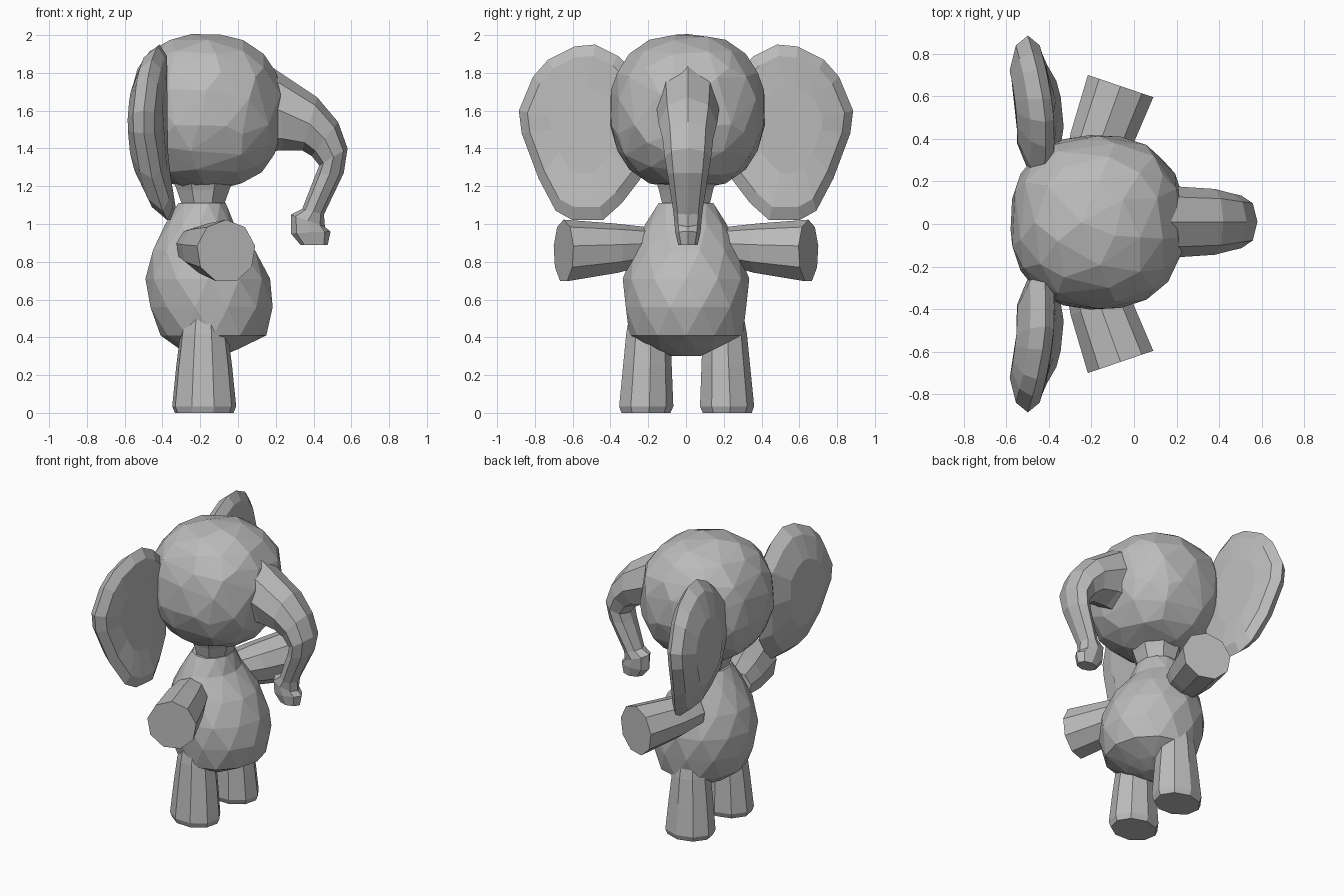
import bpy, bmesh
from math import sin, cos, pi
from mathutils import Vector

if "Cube" in bpy.data.objects:
    bpy.data.objects.remove(bpy.data.objects["Cube"])

grey = bpy.data.materials.new("elephant grey")
grey.use_nodes = True
grey.diffuse_color = (0.5, 0.5, 0.5, 1)
grey.node_tree.nodes["Principled BSDF"].inputs["Base Color"].default_value = (0.5, 0.5, 0.5, 1)


def finish(name, bm):
    bmesh.ops.recalc_face_normals(bm, faces=bm.faces)
    mesh = bpy.data.meshes.new(name)
    bm.to_mesh(mesh)
    bm.free()
    mesh.materials.append(grey)
    obj = bpy.data.objects.new(name, mesh)
    bpy.context.collection.objects.link(obj)
    return obj


def ring(center, u, v, sides, turn=0.0):
    """Ellipse of points with half-axes u and v."""
    angles = [2 * pi * (i + turn) / sides for i in range(sides)]
    return [Vector(center) + Vector(u) * cos(a) + Vector(v) * sin(a) for a in angles]


def loft(name, rings, triangles=False):
    """Skin a list of equal rings and cap both ends."""
    bm = bmesh.new()
    loops = [[bm.verts.new(p) for p in r] for r in rings]
    n = len(loops[0])
    for a, b in zip(loops, loops[1:]):
        for i in range(n):
            j = (i + 1) % n
            if triangles:
                bm.faces.new((a[i], a[j], b[i]))
                bm.faces.new((a[j], b[j], b[i]))
            else:
                bm.faces.new((a[i], a[j], b[j], b[i]))
    bm.faces.new(loops[0])
    bm.faces.new(loops[-1])
    return finish(name, bm)


# Head: coarse faceted ball, slightly boxy
bm = bmesh.new()
bmesh.ops.create_icosphere(bm, subdivisions=3, radius=1)
power = 2.35
for v in bm.verts:
    fullness = sum(abs(c) ** power for c in v.co) ** (-1 / power)
    v.co = Vector((-0.17, 0.008, 1.595)) + v.co * fullness * 0.41
head = finish("head", bm)
dec = head.modifiers.new("coarse facets", "DECIMATE")
dec.ratio = 0.55

# Body: pear shape; each row is height, back x, front x, half width
rows = [(0.30, -0.23, -0.09, 0.07), (0.335, -0.31, 0.0, 0.19), (0.41, -0.41, 0.15, 0.3),
        (0.56, -0.475, 0.195, 0.33), (0.71, -0.49, 0.17, 0.335), (0.86, -0.46, 0.1, 0.285),
        (1.0, -0.385, -0.02, 0.215), (1.11, -0.32, -0.06, 0.15)]
loft("body", [ring(((b + f) / 2, 0, z), ((f - b) / 2, 0, 0), (0, w, 0), 12, k / 2)
              for k, (z, b, f, w) in enumerate(rows)], True)

# Neck
rows = [(1.0, 0.13, 0.15), (1.1, 0.12, 0.135), (1.18, 0.15, 0.155), (1.3, 0.2, 0.2)]
loft("neck", [ring((-0.185, 0, z), (x, 0, 0), (0, y, 0), 8, 0.5) for z, x, y in rows])

# Trunk: each row is outer x, outer z, inner x, inner z, half width
rows = [(0.06, 1.91, 0.1, 1.38, 0.17), (0.21, 1.81, 0.24, 1.39, 0.16),
        (0.42, 1.67, 0.34, 1.39, 0.15), (0.53, 1.54, 0.39, 1.36, 0.13),
        (0.58, 1.4, 0.43, 1.31, 0.12), (0.56, 1.27, 0.41, 1.26, 0.105),
        (0.455, 1.05, 0.34, 1.08, 0.075), (0.46, 0.985, 0.28, 1.05, 0.07),
        (0.49, 0.96, 0.28, 0.95, 0.065), (0.475, 0.89, 0.33, 0.89, 0.05)]
loft("trunk", [ring(((a + c) / 2, 0.01, (b + d) / 2), ((a - c) / 2, 0, (b - d) / 2),
                    (0, w * 1.03, 0), 8) for a, b, c, d, w in rows])

# Ear outline as y, z; the ear is a thick lens, its root and lower edge lean forward
outline = [(0.22, 1.76), (0.36, 1.89), (0.48, 1.95), (0.59, 1.94), (0.73, 1.87), (0.81, 1.78),
           (0.885, 1.6), (0.87, 1.48), (0.78, 1.24), (0.69, 1.07), (0.6, 1.02), (0.44, 1.02),
           (0.34, 1.11), (0.24, 1.24), (0.2, 1.5)]


def ear_ring(side, scale, offset):
    pts = []
    for y, z in outline:
        y, z = 0.56 + (y - 0.56) * scale, 1.52 + (z - 1.52) * scale
        rim = -0.468 + 0.24 * (z - 1.52) ** 2 + 0.1 * max(0, 1.4 - z) + 0.1 * (0.56 - y)
        pts.append(Vector((rim + offset, side * y, z)))
    return pts


for side, label in ((1, "left"), (-1, "right")):
    loft(label + "_ear", [ear_ring(side, 0.5, 0.075), ear_ring(side, 0.86, 0.052),
                          ear_ring(side, 1, 0.0), ear_ring(side, 0.86, -0.06),
                          ear_ring(side, 0.5, -0.1)])

    # Arm: stub that widens toward a flat end
    axis = Vector((0.32, side * 0.94, 0)).normalized()
    across = Vector((-axis.y, axis.x, 0))
    stations = [((-0.215, 0.22, 0.88), 0.12, 0.105), ((-0.16, 0.38, 0.868), 0.148, 0.135),
                ((-0.063, 0.648, 0.855), 0.165, 0.168)]
    loft(label + "_arm", [ring((x, side * y, z), across * w, (0, 0, h), 9, 0.25)
                          for (x, y, z), w, h in stations])

    # Leg: flared stub with a bevelled sole
    stations = [(0.0, 0.158, 0.133), (0.035, 0.172, 0.147), (0.25, 0.15, 0.132),
                (0.42, 0.128, 0.12), (0.55, 0.1, 0.1)]
    loft(label + "_leg", [ring((-0.18, side * (0.215 - 0.03 * z), z), (w, 0, 0), (0, d, 0), 9, 0.2)
                          for z, w, d in stations])
